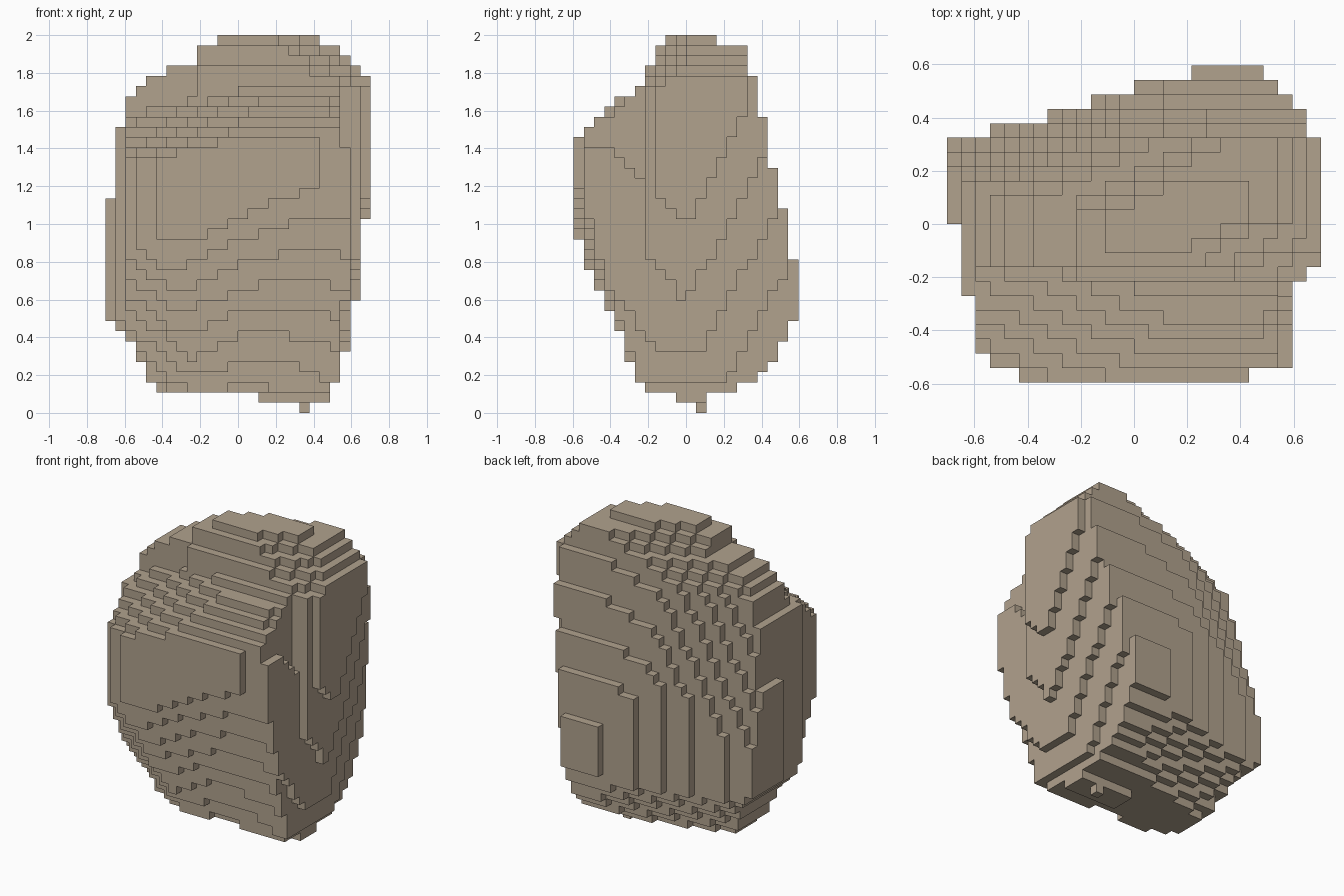
import bpy, bmesh

cube = bpy.data.objects.get("Cube")
if cube:
    bpy.data.objects.remove(cube, do_unlink=True)

NX, NY, NZ = 26, 22, 37          # block grid
S = 2.0 / NZ                     # block size

# Stepped side limits of the boulder: (up to this height, limit)
LEFT = [(.054, .32), (.108, .11), (.162, -.43), (.27, -.49), (.38, -.54), (.43, -.6), (.49, -.65),
        (1.14, -.7), (1.52, -.65), (1.68, -.6), (1.73, -.54), (1.78, -.49), (1.84, -.38),
        (1.95, -.22), (2, -.11)]
RIGHT = [(.054, .38), (.162, .49), (.33, .54), (.6, .59), (1.03, .65), (1.78, .7), (1.84, .65),
         (1.89, .59), (1.95, .54), (2, .43)]
FRONT = [(.054, .05), (.108, -.05), (.162, -.22), (.27, -.27), (.38, -.32), (.49, -.38), (.65, -.43),
         (.70, -.49), (.92, -.54), (1.46, -.6), (1.57, -.54), (1.62, -.49), (1.68, -.43),
         (1.73, -.27), (1.84, -.22), (1.95, -.16), (2, -.11)]
BACK = [(.108, .1), (.162, .27), (.22, .38), (.27, .43), (.33, .49), (.49, .54), (.81, .6),
        (1.08, .54), (1.3, .49), (1.57, .43), (1.78, .38), (1.95, .32), (2, .16)]


def limit(steps, z):
    return next((v for top, v in steps if z < top), steps[-1][1])


def solid(i, j, k):
    """True where the block grid is filled with rock."""
    x, y, z = (i + .5 - NX / 2) * S, (j + .5 - NY / 2) * S, (k + .5) * S
    if not (limit(LEFT, z) < x < limit(RIGHT, z) and limit(FRONT, z) < y < limit(BACK, z)):
        return False
    # front facets leaning back toward the foot, the right one twisting
    if y < -.595 + (.43 - .25 * max(0, x)) * (.92 + .47 * (min(x, .43) + .38) - z):
        return False
    if y < -.595 + .6 * (.92 - .7 * (x + .43) - z):
        return False
    # upright edges between the front and the sides
    if x < -.43 - 2 * (y + .568) or x > .43 + 3 * (y + .568):
        return False
    # side facets
    if x < -.68 - .2 * min(0, y) or (x > .65 and y < -.16):
        return False
    if x > .68 - .13 * max(0, 1.03 + (1.9 * y if y > 0 else -1.2 * y) - z):
        return False
    # back facets: upright corners, upper slope, upper corner, underside
    if y > .312 + .3 * (x + .65) or y > .33 + 2 * (.676 - x):
        return False
    if y > .6 - .25 * (z - .8) + .08 * (x - .4) or y > .56 - .25 * (z - .8) + .45 * (x + .1):
        return False
    if y > .3 + .87 * (z - .11) + .3 * min(0, x - .3):
        return False
    # sloping crown, front and back
    if z > 2 - .9 * (.5 * (x - .3) - .86 * y) or y > .1 + .5 * x + 1.15 * (1.95 - z):
        return False
    # front shoulder below the crown, with its cut corner
    if y < -.22 and (x > .59 or (x > .54 and z > min(1.41, .98 - y))):
        return False
    wall = -.22 if x > -.2 else -.16
    return not (y < wall and z > 1.5 + .7 * (y + .57) + .3 * min(0, x - .1))


filled = {(i, j, k) for i in range(NX) for j in range(NY) for k in range(NZ) if solid(i, j, k)}

# Skin the exposed block sides
bm = bmesh.new()
corners = {}


def corner(p):
    if p not in corners:
        corners[p] = bm.verts.new(((p[0] - NX / 2) * S, (p[1] - NY / 2) * S, p[2] * S))
    return corners[p]


for cell in sorted(filled):
    for axis in range(3):
        u, v = (axis + 1) % 3, (axis + 2) % 3
        for side in (0, 1):
            near = list(cell)
            near[axis] += 2 * side - 1
            if tuple(near) in filled:
                continue
            loop = []
            for a, b in ((0, 0), (1, 0), (1, 1), (0, 1)):
                p = list(cell)
                p[axis] += side
                p[u] += a
                p[v] += b
                loop.append(corner(tuple(p)))
            bm.faces.new(loop if side else loop[::-1])

# Merge flat runs of blocks into larger faces
bmesh.ops.dissolve_limit(bm, angle_limit=.01, verts=bm.verts[:], edges=bm.edges[:])

mesh = bpy.data.meshes.new("boulder")
bm.to_mesh(mesh)
bm.free()
boulder = bpy.data.objects.new("boulder", mesh)
bpy.context.collection.objects.link(boulder)

# Stone colour
stone = bpy.data.materials.new("warm grey stone")
stone.use_nodes = True
colour = (.44, .36, .27, 1)
stone.diffuse_color = colour
stone.node_tree.nodes["Principled BSDF"].inputs["Base Color"].default_value = colour
mesh.materials.append(stone)
